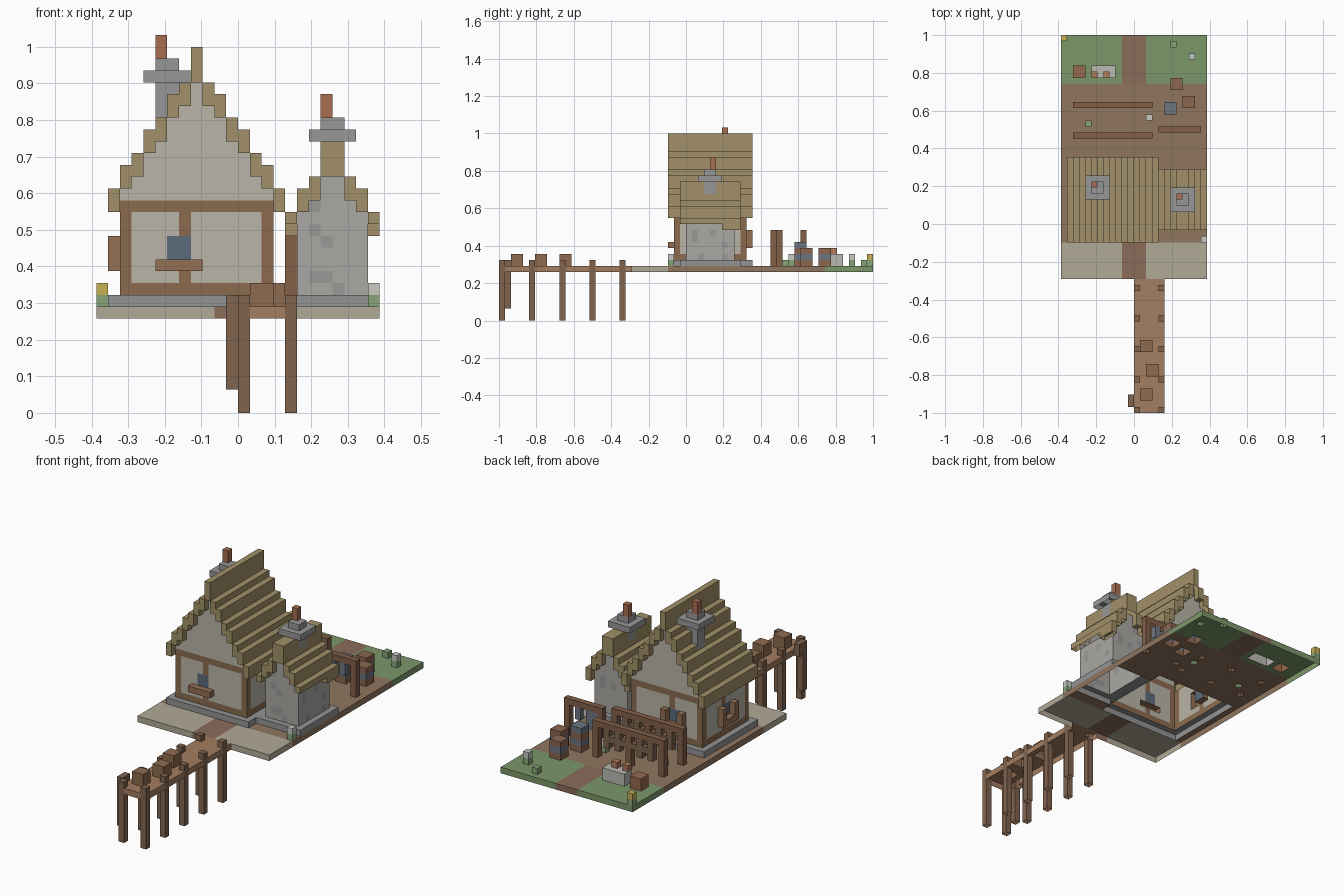
import bpy, random

if "Cube" in bpy.data.objects:
    bpy.data.objects.remove(bpy.data.objects["Cube"])

U = 1 / 31            # one block
random.seed(4)
cells = {}            # block position -> part name
COLORS = {
    "sand_ground": "b0a896", "dirt_ground": "8f7560", "path": "8a6c5a", "grass": "7b9669",
    "pier_deck": "a27c60", "pier_posts": "806450", "pier_crates": "8c6a50",
    "foundation": "929292", "plaster_walls": "b8b3a6", "timber_frame": "8a6b50",
    "window_glass": "5c6b7a", "window_trim": "946f54", "main_roof": "a08f68",
    "annex_walls": "a9a7a3", "annex_dark_stones": "999897", "annex_roof": "a08f68",
    "chimneys": "969696", "chimney_pots": "a86d52",
    "drying_racks": "826049", "hanging_fish": "7d6450", "net": "6f7681",
    "barrels": "8a6650", "barrel_bands": "6c7480", "yard_crate": "94694f",
    "fish_box": "b9b8b2", "fish": "b07a5c", "stems": "86a278", "white_flowers": "c6c8c0",
    "yellow_flowers": "c8b055",
}


def box(part, x0, x1, y0, y1, z0, z1):
    for x in range(x0, x1):
        for y in range(y0, y1):
            for z in range(z0, z1):
                cells[x, y, z] = part


def material(name, code):
    m = bpy.data.materials.new(name)
    rgb = [(int(code[i:i + 2], 16) / 255) ** 2.2 for i in (0, 2, 4)]
    m.diffuse_color = (*rgb, 1)
    m.use_nodes = True
    m.node_tree.nodes["Principled BSDF"].inputs["Base Color"].default_value = m.diffuse_color
    return m


def build(part):
    """Outer shell of a part: exposed block faces, open underneath."""
    verts, index, faces = [], {}, []
    for p in [c for c, n in cells.items() if n == part]:
        for a in range(3):
            for s in (-1, 1):
                q = list(p)
                q[a] += s
                if tuple(q) in cells or (a == 2 and s < 0):
                    continue
                face = []
                for db, dc in ((0, 0), (1, 0), (1, 1), (0, 1)):
                    v = list(p)
                    v[a] += s > 0
                    v[(a + 1) % 3] += db
                    v[(a + 2) % 3] += dc
                    key = tuple(v)
                    if key not in index:
                        index[key] = len(verts)
                        verts.append([k * U for k in key])
                    face.append(index[key])
                faces.append(face if s > 0 else face[::-1])
    mesh = bpy.data.meshes.new(part)
    mesh.from_pydata(verts, [], faces)
    mesh.materials.append(material(part, COLORS[part]))
    bpy.context.collection.objects.link(bpy.data.objects.new(part, mesh))


# Ground zones
box("sand_ground", -12, 12, -9, -3, 8, 9)
box("dirt_ground", -12, 12, -3, 23, 8, 9)
box("grass", -12, 12, 23, 31, 8, 9)
box("path", -2, 2, -9, -3, 8, 9)
box("path", -2, 2, 23, 31, 8, 9)

# Pier with posts, ladder and crates
box("pier_deck", 0, 5, -31, -9, 8, 9)
for y in (-31, -26, -21, -16, -11):
    for x in (0, 4):
        box("pier_posts", x, x + 1, y, y + 1, 0, 10)
box("pier_posts", -1, 0, -30, -29, 2, 10)
box("pier_posts", -1, 0, -29, -28, 8, 10)
for x, y in ((1, -29), (2, -25), (1, -21)):
    box("pier_crates", x, x + 2, y, y + 2, 9, 11)

# Foundations
box("foundation", -11, 4, -3, 11, 9, 10)
box("foundation", 4, 12, -1, 9, 9, 10)

# Main house: solid walls and stepped roof, per column out from the ridge
tops = [31, 28, 27, 25, 24, 22, 21, 19]
for d, top in enumerate(tops):
    low = 28 if d == 0 else top - 2
    for x in {-4 - d, -4 + d}:
        if d < 7:
            box("plaster_walls", x, x + 1, -2, 10, 10, low)
        box("main_roof", x, x + 1, -3, 11, low, top)

# Timber frame: beams, corner posts and middle posts
for z in (10, 17):
    for y in (-2, 9):
        box("timber_frame", -10, 3, y, y + 1, z, z + 1)
    for x in (-10, 2):
        box("timber_frame", x, x + 1, -2, 10, z, z + 1)
for y in (-2, 9):
    for x in (-10, -5, 2):
        box("timber_frame", x, x + 1, y, y + 1, 10, 18)
for x in (-10, 2):
    box("timber_frame", x, x + 1, 4, 5, 10, 18)

# Windows: front, back and left
box("window_glass", -6, -4, -2, -1, 13, 15)
box("window_trim", -7, -3, -3, -2, 12, 13)
box("window_glass", -6, -4, 9, 10, 13, 15)
box("window_trim", -7, -3, 10, 11, 12, 13)
box("window_glass", -10, -9, 3, 5, 13, 15)
box("window_trim", -11, -10, 2, 6, 12, 13)
for k in (0, 3):
    box("window_trim", -7 + k, -6 + k, 10, 11, 13, 15)
    box("window_trim", -11, -10, 2 + k, 3 + k, 13, 15)

# Stone annex and its stepped roof
for d, (low, top) in enumerate(((20, 23), (18, 20), (17, 19), (16, 17))):
    for x in (7 - d, 8 + d):
        if d < 3:
            box("annex_walls", x, x + 1, 0, 8, 10, low)
        box("annex_roof", x, x + 1, -1, 9, low, top)
        if d == 3:
            box("annex_roof", x, x + 1, 6, 9, 15, 16)
for c in [c for c, n in cells.items() if n == "annex_walls"]:
    if random.random() < 0.15:
        cells[c] = "annex_dark_stones"

# Chimneys: shaft, cap, collar, pot
for x, y, base, cap in ((-8, 4, 22, 28), (6, 2, 21, 23)):
    box("chimneys", x + 1, x + 3, y + 1, y + 3, base, cap)
    box("chimneys", x, x + 4, y, y + 4, cap, cap + 1)
    box("chimneys", x + 1, x + 3, y + 1, y + 3, cap + 1, cap + 2)
    py = y + 2
    box("chimney_pots", x + 1, x + 2, py, py + 1, cap + 2, cap + 4)

# Fish drying racks
for y in (14, 19):
    box("drying_racks", -10, 3, y, y + 1, 14, 15)
    for x in (-10, -4, 2):
        box("drying_racks", x, x + 1, y, y + 1, 9, 14)
    for x in (-8, -6, -2, 0):
        box("hanging_fish", x, x + 1, y, y + 1, 11, 14)
        box("hanging_fish", x - (x > -5), x + 1 + (x < -5), y, y + 1, 12, 13)

# Net rack
box("drying_racks", 4, 11, 15, 16, 14, 15)
for x in (4, 10):
    box("drying_racks", x, x + 1, 15, 16, 9, 14)
box("net", 5, 7, 15, 16, 11, 14)
box("net", 8, 9, 15, 16, 12, 14)

# Barrels with bands
for x, y, top in ((5, 18, 13), (8, 19, 12), (6, 22, 12)):
    box("barrels", x, x + 2, y, y + 2, 9, top)
    box("barrel_bands", x, x + 2, y, y + 2, 10, 11)
    if top == 13:
        box("barrel_bands", x, x + 2, y, y + 2, 12, 13)

# Crate and fish box
box("yard_crate", -10, -8, 24, 26, 9, 11)
box("fish_box", -7, -3, 24, 26, 9, 11)
for x in (-7, -5):
    box("fish", x, x + 1, 24, 25, 11, 12)

# Plants
for x, y, head in ((-8, 16, None), (6, 29, None), (2, 17, "white_flowers"),
                   (9, 27, "white_flowers"), (11, -3, "white_flowers"),
                   (-12, 30, "yellow_flowers")):
    box("stems", x, x + 1, y, y + 1, 9, 10)
    if head:
        box(head, x, x + 1, y, y + 1, 10, 11)

for part in COLORS:
    build(part)
